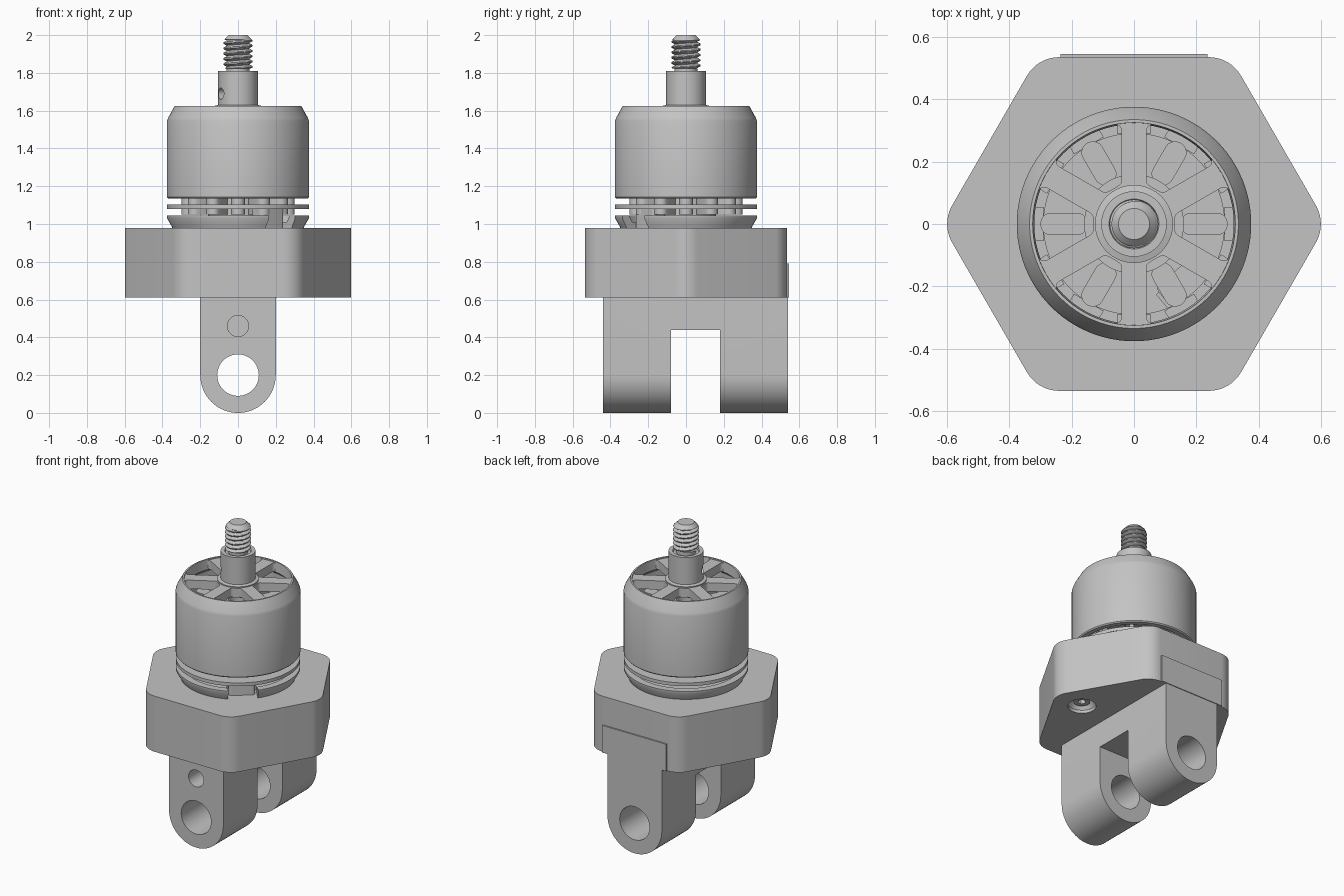
import bpy, bmesh, math
from math import pi, sin, cos, radians
from mathutils import Matrix, Vector

if "Cube" in bpy.data.objects:
    bpy.data.objects.remove(bpy.data.objects["Cube"])

metal = bpy.data.materials.new("light_grey_metal")
metal.use_nodes = True
GREY = (0.55, 0.55, 0.55, 1)
metal.diffuse_color = GREY
metal.node_tree.nodes["Principled BSDF"].inputs["Base Color"].default_value = GREY
parts = []


def finish(name, bm):
    bmesh.ops.remove_doubles(bm, verts=bm.verts, dist=1e-5)
    bmesh.ops.recalc_face_normals(bm, faces=bm.faces)
    me = bpy.data.meshes.new(name)
    bm.to_mesh(me)
    bm.free()
    me.materials.append(metal)
    ob = bpy.data.objects.new(name, me)
    bpy.context.collection.objects.link(ob)
    parts.append(ob)
    return ob


def prism(name, pts, z0, z1, mat=Matrix()):
    """Extrude a flat outline from z0 to z1, then place it with mat."""
    bm = bmesh.new()
    face = bm.faces.new([bm.verts.new((x, y, z0)) for x, y in pts])
    new = bmesh.ops.extrude_face_region(bm, geom=[face])["geom"]
    top = [v for v in new if isinstance(v, bmesh.types.BMVert)]
    bmesh.ops.translate(bm, verts=top, vec=(0, 0, z1 - z0))
    bm.transform(mat)
    return finish(name, bm)


def rounded(corners, radius, steps=8):
    """Outline with every corner replaced by an arc."""
    pts, n = [], len(corners)
    for i in range(n):
        c = Vector(corners[i])
        a = (Vector(corners[i - 1]) - c).normalized()
        b = (Vector(corners[(i + 1) % n]) - c).normalized()
        half = a.angle(b) / 2
        mid = c + (a + b).normalized() * radius / sin(half)
        start = c + a * radius / math.tan(half) - mid
        end = c + b * radius / math.tan(half) - mid
        sweep = start.angle_signed(end)
        for k in range(steps + 1):
            t = -sweep * k / steps
            pts.append((mid.x + start.x * cos(t) - start.y * sin(t),
                        mid.y + start.x * sin(t) + start.y * cos(t)))
    return pts


def circle(r, n=48, x=0, y=0):
    return [(x + r * cos(2 * pi * i / n), y + r * sin(2 * pi * i / n)) for i in range(n)]


def rect(x0, x1, y0, y1):
    return [(x0, y0), (x1, y0), (x1, y1), (x0, y1)]


def polar(r, deg):
    return (r * cos(radians(deg)), r * sin(radians(deg)))


def turn(deg):
    return Matrix.Rotation(radians(deg), 4, 'Z')


def lathe(name, profile, n=96, pos=(0, 0, 0)):
    """Revolve (radius, z) points; a profile off the axis closes on itself."""
    bm = bmesh.new()
    rings = [[bm.verts.new((r * cos(2 * pi * i / n) + pos[0],
                            r * sin(2 * pi * i / n) + pos[1], z + pos[2]))
              for i in range(n)] for r, z in profile]
    pairs = list(zip(rings, rings[1:]))
    if profile[0][0] > 0:
        pairs.append((rings[-1], rings[0]))
    for a, b in pairs:
        for i in range(n):
            j = (i + 1) % n
            bm.faces.new((a[i], a[j], b[j], b[i]))
    return finish(name, bm)


def cut(ob, *cutters):
    for c in cutters:
        mod = ob.modifiers.new("cut", 'BOOLEAN')
        mod.operation, mod.solver, mod.object = 'DIFFERENCE', 'EXACT', c
    dg = bpy.context.evaluated_depsgraph_get()
    me = bpy.data.meshes.new_from_object(ob.evaluated_get(dg))
    ob.modifiers.clear()
    ob.data = me
    for c in cutters:
        parts.remove(c)
        bpy.data.objects.remove(c)


# Outlines drawn in x/z and extruded along y
ALONG_Y = Matrix(((1, 0, 0, 0), (0, 0, 1, 0), (0, 1, 0, 0), (0, 0, 0, 1)))
# Outlines drawn in y/z and extruded along x
ALONG_X = Matrix(((0, 0, 1, 0), (1, 0, 0, 0), (0, 1, 0, 0), (0, 0, 0, 1)))

# Hexagonal mounting block with countersunk fasteners underneath
hexagon = [polar(0.618, 60 * i) for i in range(6)]
block = prism("hex_block", rounded(hexagon, 0.12, 10), 0.61, 0.98)
sinks = [lathe("sink", [(0, 0.58), (0.085, 0.58), (0.085, 0.63), (0.05, 0.68), (0, 0.68)],
               40, (x, 0, 0)) for x in (-0.41, 0.41)]
cut(block, *sinks)
for side, x in (("right", -0.41), ("left", 0.41)):
    head = prism(side + "_screw_head", circle(0.05, 32, x), 0.64, 0.70)
    cut(head, prism("socket", circle(0.025, 6, x), 0.62, 0.67))

# Forked clevis with pin bore and blind hole
arch = [(0.2, 0.65), (-0.2, 0.65)] + [
    (0.2 * cos(pi + pi * i / 32), 0.2 + 0.2 * sin(pi + pi * i / 32)) for i in range(33)]
clevis = prism("clevis", arch, -0.44, 0.54, ALONG_Y)
cut(clevis,
    prism("slot", rect(-0.08, 0.18, -0.1, 0.44), -0.5, 0.5, ALONG_X),
    prism("bore", circle(0.11, 48, 0, 0.2), -0.6, 0.7, ALONG_Y),
    prism("blind", circle(0.056, 32, 0, 0.46), -0.6, -0.2, ALONG_Y))
prism("back_plate", rect(-0.235, 0.235, 0.61, 0.79), 0.5, 0.545, ALONG_Y)

# Motor base cup with cable notch
base = lathe("motor_base", [(0, 0.97), (0.345, 0.97), (0.35, 0.985), (0.375, 1.03),
                            (0.375, 1.045), (0.33, 1.045), (0.31, 1.01), (0, 1.01)])
cut(base, prism("notch", rect(0.22, 0.5, -0.09, 0.09), 0.9, 1.2, turn(-50)))
prism("cable_exit", rounded(rect(0.2, 0.29, -0.08, 0.08), 0.02), 0.975, 1.08, turn(-50))
lathe("stator_ring", [(0.29, 1.08), (0.375, 1.08), (0.375, 1.102), (0.29, 1.102)])

# Stator: core, windings and tooth shoes
lathe("stator_core", [(0.06, 1.0), (0.16, 1.0), (0.16, 1.49), (0.06, 1.49)], 48)
for i in range(12):
    prism(f"winding_{i + 1}", rounded(rect(0.15, 0.3, -0.036, 0.036), 0.034, 5),
          1.05, 1.47, turn(30 * i))
    prism(f"tooth_{i + 1}", rect(0.29, 0.325, -0.055, 0.055), 1.14, 1.42, turn(30 * i))

# Rotating bell shell and spoked cap
lathe("bell", [(0.34, 1.135), (0.37, 1.135), (0.376, 1.142), (0.376, 1.545), (0.37, 1.562),
               (0.335, 1.625), (0.325, 1.625), (0.32, 1.56), (0.34, 1.54)])
cap = lathe("bell_cap", [(0, 1.56), (0.328, 1.56), (0.328, 1.618), (0, 1.618)])
window = rounded([polar(0.135, -13), polar(0.325, -23), polar(0.332, -8),
                  polar(0.332, 8), polar(0.325, 23), polar(0.135, 13)], 0.02, 5)
cut(cap, *[prism("window", window, 1.5, 1.7, turn(60 * i)) for i in range(6)])

# Hub sleeve with set screw hole
hub = lathe("hub_sleeve", [(0, 1.55), (0.125, 1.55), (0.125, 1.625), (0.105, 1.63),
                           (0.105, 1.81), (0.08, 1.81), (0.075, 1.8), (0, 1.8)], 64)
cut(hub, prism("set_screw", circle(0.03, 24, 0, 1.69), 0.05, 0.2, turn(208) @ ALONG_X))

# Threaded stud: helical ridge, plain neck and chamfered tip
bm = bmesh.new()
N, ROWS, LOW, HIGH, PITCH = 40, 72, 1.79, 2.0, 0.028
rows = []
for k in range(ROWS + 1):
    z = LOW + (HIGH - LOW) * k / ROWS
    ring = []
    for i in range(N):
        phase = ((z - LOW) / PITCH - i / N) % 1
        r = 0.058 + 0.02 * min(1, 2.6 * (0.5 - abs(phase - 0.5)))
        if z < 1.825:
            r = 0.06
        r = min(r, 0.05 + (HIGH - z))
        if z > 1.975:
            r = min(0.072, 0.05 + (HIGH - z))
        ring.append(bm.verts.new((r * cos(2 * pi * i / N), r * sin(2 * pi * i / N), z)))
    rows.append(ring)
for a, b in zip(rows, rows[1:]):
    for i in range(N):
        j = (i + 1) % N
        bm.faces.new((a[i], a[j], b[j], b[i]))
bm.faces.new(rows[-1])
bm.faces.new(rows[0])
finish("threaded_stud", bm)

# Smooth shading with crisp edges
bpy.ops.object.select_all(action='DESELECT')
for ob in parts:
    ob.select_set(True)
bpy.context.view_layer.objects.active = parts[0]
bpy.ops.object.shade_smooth_by_angle(angle=radians(30))
